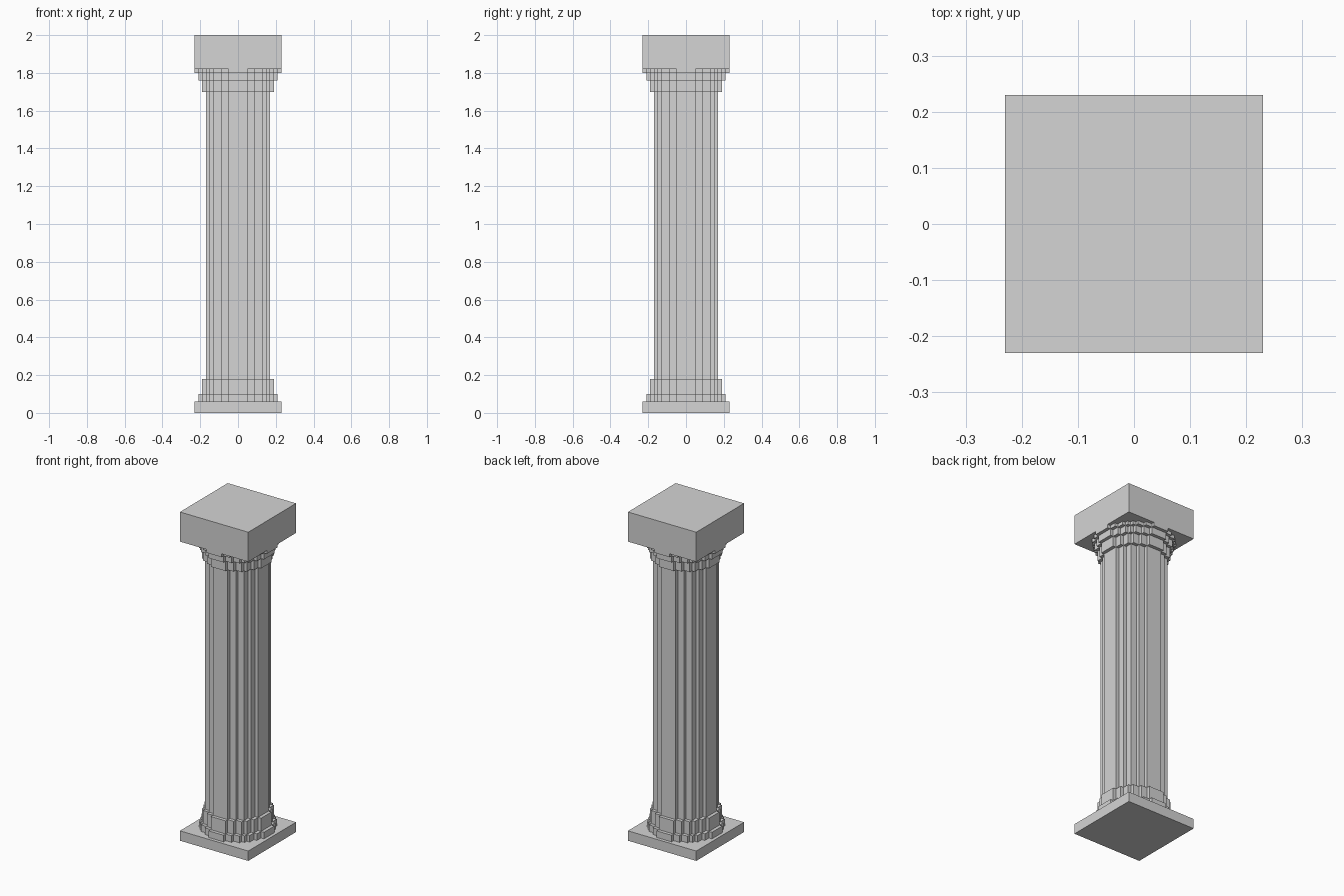
import bpy, bmesh, math

if "Cube" in bpy.data.objects:
    bpy.data.objects.remove(bpy.data.objects["Cube"], do_unlink=True)

CELL = 0.02      # size of one block step
CORE = 8         # shaft radius in cells, around the middle cell
GREY = (0.66, 0.66, 0.66, 1)

stone = bpy.data.materials.new("light grey stone")
stone.use_nodes = True
stone.diffuse_color = GREY
bsdf = stone.node_tree.nodes["Principled BSDF"]
bsdf.inputs["Base Color"].default_value = GREY
bsdf.inputs["Roughness"].default_value = 0.8


def core_height(i):
    """Half height in cells of column i of the stepped shaft circle."""
    return int(math.sqrt((CORE + 0.5) ** 2 - i * i))


def stepped_outline(grow):
    """Outline of the shaft circle, grown outwards by whole cells."""
    n = CORE + grow
    heights = [max(core_height(j) + grow - abs(i - j)
                   for j in range(-CORE, CORE + 1) if abs(i - j) <= grow)
               for i in range(-n, n + 1)]
    upper = []
    for k, h in enumerate(heights):
        x = k - n - 0.5
        if k and heights[k - 1] == h:
            upper[-1] = (x + 1, h + 0.5)
        else:
            upper += [(x, h + 0.5), (x + 1, h + 0.5)]
    lower = [(x, -y) for x, y in reversed(upper)]
    return [(x * CELL, y * CELL) for x, y in upper + lower]


def square_outline(half):
    return [(-half, half), (half, half), (half, -half), (-half, -half)]


def prism(name, outline, z0, z1):
    """Extrude a flat outline from z0 up to z1."""
    bm = bmesh.new()
    face = bm.faces.new([bm.verts.new((x, y, z0)) for x, y in outline])
    top = bmesh.ops.extrude_face_region(bm, geom=[face], use_keep_orig=True)["geom"]
    bmesh.ops.translate(bm, vec=(0, 0, z1 - z0),
                        verts=[v for v in top if isinstance(v, bmesh.types.BMVert)])
    bmesh.ops.recalc_face_normals(bm, faces=bm.faces[:])
    mesh = bpy.data.meshes.new(name)
    bm.to_mesh(mesh)
    bm.free()
    mesh.materials.append(stone)
    bpy.context.collection.objects.link(bpy.data.objects.new(name, mesh))


# Square slabs at the foot and the head
prism("base_slab", square_outline(0.23), 0.0, 0.06)
prism("top_block", square_outline(0.23), 1.82, 2.0)

# Stepped round parts: name, cells of growth, bottom, top
for name, grow, z0, z1 in [
    ("base_lower_ring", 2, 0.06, 0.10),
    ("base_upper_ring", 1, 0.10, 0.18),
    ("shaft", 0, 0.18, 1.70),
    ("capital_lower_ring", 1, 1.70, 1.76),
    ("capital_middle_ring", 2, 1.76, 1.80),
    ("capital_upper_ring", 3, 1.80, 1.82),
]:
    prism(name, stepped_outline(grow), z0, z1)
